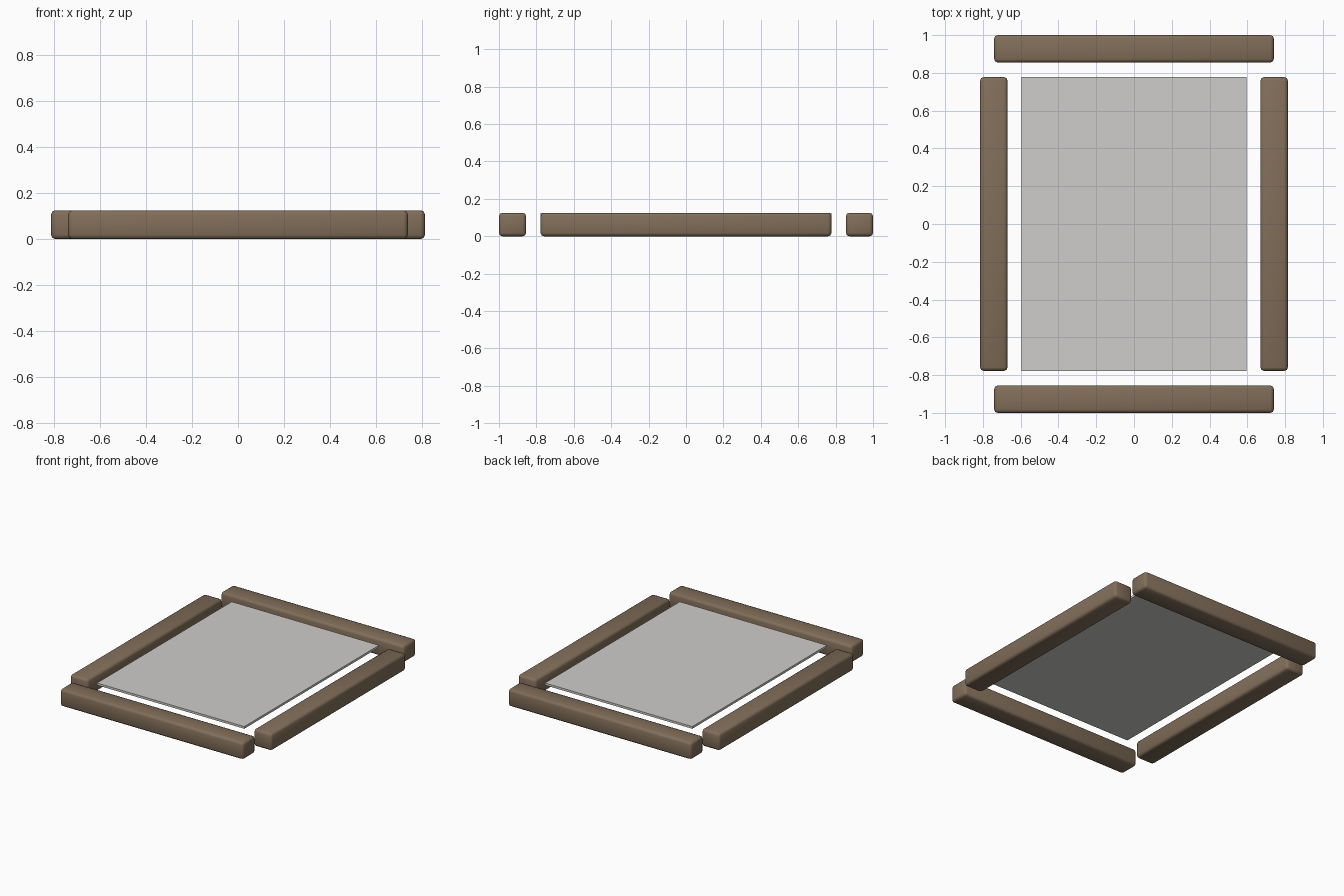
import bpy
import bmesh
from mathutils import Vector

cube = bpy.data.objects.get("Cube")
if cube:
    bpy.data.objects.remove(cube, do_unlink=True)


def make_material(name, color):
    mat = bpy.data.materials.new(name)
    mat.use_nodes = True
    mat.diffuse_color = color
    bsdf = mat.node_tree.nodes["Principled BSDF"]
    bsdf.inputs["Base Color"].default_value = color
    bsdf.inputs["Roughness"].default_value = 0.8
    return mat


wood = make_material("brown wood", (0.22, 0.155, 0.10, 1))
pale = make_material("pale grey", (0.62, 0.61, 0.595, 1))


def box(name, center, size, mat, bevel=0):
    """Box with optional rounded, smooth-shaded edges."""
    bm = bmesh.new()
    bmesh.ops.create_cube(bm, size=1)
    bmesh.ops.scale(bm, vec=Vector(size), verts=bm.verts)
    if bevel:
        bmesh.ops.bevel(bm, geom=bm.edges[:], offset=bevel, segments=2,
                        profile=0.5, affect='EDGES')
        for face in bm.faces:
            face.smooth = True
    mesh = bpy.data.meshes.new(name)
    bm.to_mesh(mesh)
    bm.free()
    mesh.materials.append(mat)
    obj = bpy.data.objects.new(name, mesh)
    obj.location = center
    bpy.context.collection.objects.link(obj)
    return obj


HEIGHT, WIDTH, ROUND = 0.125, 0.145, 0.018

# Four separate rounded bars around the panel
for side, label in ((1, "left"), (-1, "right")):
    box(label + "_bar", (side * 0.742, 0, HEIGHT / 2),
        (WIDTH, 1.555, HEIGHT), wood, ROUND)
for side, label in ((-1, "front"), (1, "back")):
    box(label + "_bar", (0, side * (1 - WIDTH / 2), HEIGHT / 2),
        (1.48, WIDTH, HEIGHT), wood, ROUND)

# Thin panel floating near the top of the frame
box("center_panel", (0, 0, 0.115), (1.19, 1.555, 0.016), pale)
